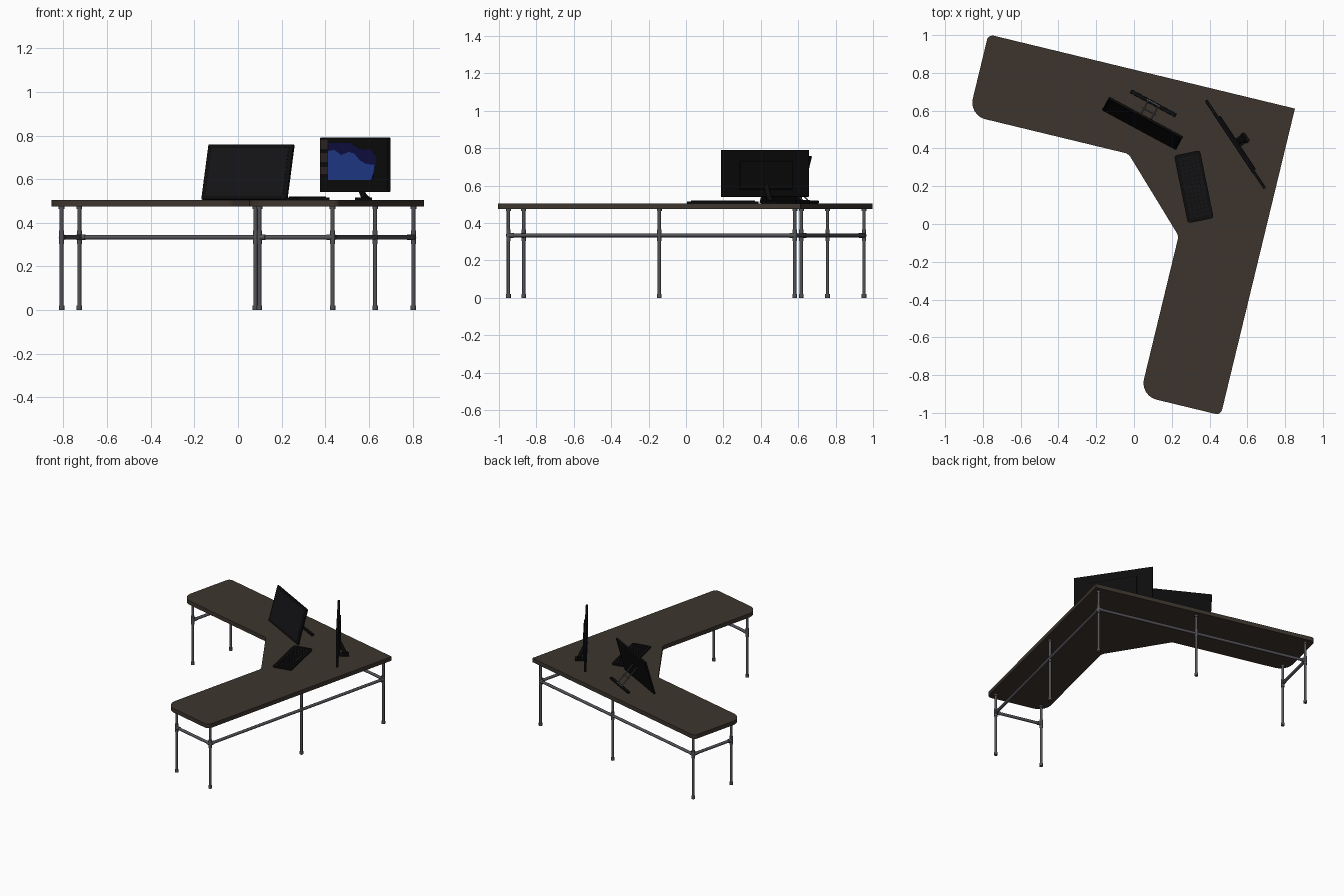
import bpy, bmesh, math
from mathutils import Matrix, Vector

if "Cube" in bpy.data.objects:
    bpy.data.objects.remove(bpy.data.objects["Cube"])

def mat(name, c):
    m = bpy.data.materials.new(name)
    m.diffuse_color = (*c, 1)
    m.use_nodes = True
    m.node_tree.nodes["Principled BSDF"].inputs["Base Color"].default_value = m.diffuse_color
    return m

WOOD = mat("dark_wood", (0.047, 0.036, 0.027))
METAL = mat("grey_metal", (0.085, 0.085, 0.098))
BLACK = mat("black_plastic", (0.004, 0.004, 0.004))
KEY = mat("key_black", (0.007, 0.007, 0.008))
NAVY = mat("screen_navy", (0.006, 0.005, 0.06))
BLUE = mat("screen_blue", (0.017, 0.05, 0.30))
BROWN = mat("screen_brown", (0.03, 0.022, 0.018))

def finish(name, bm, m, M, smooth=False):
    bmesh.ops.recalc_face_normals(bm, faces=bm.faces)
    me = bpy.data.meshes.new(name)
    bm.to_mesh(me)
    bm.free()
    me.materials.append(m)
    o = bpy.data.objects.new(name, me)
    o.matrix_world = M
    bpy.context.collection.objects.link(o)
    if smooth:
        bpy.ops.object.select_all(action='DESELECT')
        o.select_set(True)
        bpy.context.view_layer.objects.active = o
        bpy.ops.object.shade_smooth_by_angle(angle=math.radians(40))
    return o

def add_box(bm, c, s):
    bmesh.ops.create_cube(bm, size=1, matrix=Matrix.Translation(c) @ Matrix.Diagonal((*s, 1)))

def box(name, c, s, m, M, bevel=0):
    bm = bmesh.new()
    add_box(bm, c, s)
    if bevel:
        bmesh.ops.bevel(bm, geom=bm.edges[:], offset=bevel, segments=2, affect='EDGES', profile=0.5)
    return finish(name, bm, m, M)

def add_rod(bm, p, q, r, n=16):
    p, q = Vector(p), Vector(q)
    d = q - p
    T = Matrix.Translation((p + q) / 2) @ d.to_track_quat('Z', 'Y').to_matrix().to_4x4()
    bmesh.ops.create_cone(bm, cap_ends=True, segments=n, radius1=r, radius2=r, depth=d.length, matrix=T)

def plate(name, pts, z0, z1, m, M):
    bm = bmesh.new()
    f = bm.faces.new([bm.verts.new((x, y, z0)) for x, y in pts])
    ext = bmesh.ops.extrude_face_region(bm, geom=[f])
    bmesh.ops.translate(bm, vec=(0, 0, z1 - z0),
                        verts=[v for v in ext['geom'] if isinstance(v, bmesh.types.BMVert)])
    return finish(name, bm, m, M)

def rounded(corners, n=8):
    # polygon with each corner (x, y, radius) replaced by an arc
    out = []
    for i, (x, y, r) in enumerate(corners):
        p = Vector((x, y))
        if r == 0:
            out.append((x, y))
            continue
        d1 = (Vector(corners[i - 1][:2]) - p).normalized()
        d2 = (Vector(corners[(i + 1) % len(corners)][:2]) - p).normalized()
        half = d1.angle(d2) / 2
        c = p + (d1 + d2).normalized() * (r / math.sin(half))
        s = p + d1 * (r / math.tan(half)) - c
        e = p + d2 * (r / math.tan(half)) - c
        for k in range(n + 1):
            v = s.lerp(e, k / n).normalized() * r
            out.append((c.x + v.x, c.y + v.y))
    return out

# Desk frame: origin at the back corner, axes along both wings
D = Matrix.Translation((0.852, 0.611, 0)) @ Matrix.Rotation(math.radians(166.4), 4, 'Z')
L, W, K, TOP = 1.67, 0.44, 0.80, 0.505
plate("desk_top", rounded([(0, 0, 0), (L, 0, 0.03), (L, W, 0.09), (K, W, 0.05),
                           (W, K, 0.05), (W, L, 0.09), (0, L, 0.03)]), 0.475, TOP, WOOD, D)

# Pipe legs with foot, flange and rail fitting
RZ, NEAR, MID, FAR, FRONT = 0.334, 0.04, 0.785, 1.615, 0.385
legs = [(NEAR, NEAR)]
for a, b in ((MID, NEAR), (FAR, NEAR), (FAR, FRONT)):
    legs += [(a, b), (b, a)]
for i, (x, y) in enumerate(legs):
    bm = bmesh.new()
    add_rod(bm, (x, y, 0.005), (x, y, 0.476), 0.0092)
    add_rod(bm, (x, y, 0), (x, y, 0.02), 0.0125)
    add_rod(bm, (x, y, 0.463), (x, y, 0.476), 0.0135)
    add_rod(bm, (x, y, RZ - 0.03), (x, y, RZ + 0.03), 0.0118)
    finish(f"leg_{i}", bm, METAL, D, True)

# Rails along the back and across the wing ends
for i, (p, q) in enumerate((((NEAR, NEAR), (FAR, NEAR)), ((FAR, NEAR), (FAR, FRONT)))):
    for j in range(2):
        a, b = (p, q) if j == 0 else (p[::-1], q[::-1])
        bm = bmesh.new()
        A, B = Vector((*a, RZ)), Vector((*b, RZ))
        d = (B - A).normalized()
        add_rod(bm, A, B, 0.0105)
        for e, s in ((A, 1), (B, -1)):
            add_rod(bm, e, e + d * s * 0.028, 0.0135)
        finish(f"rail_{i}_{j}", bm, METAL, D, True)

# Monitor: local x along the panel, -y towards the user
ang = math.atan2(0.19 - 0.655, 0.69 - 0.38)
S = Matrix.Translation((0.537, 0.422, 0)) @ Matrix.Rotation(ang, 4, 'Z')
box("monitor_panel", (0, 0, 0.665), (0.56, 0.016, 0.25), BLACK, S, 0.003)
box("monitor_back", (0, 0.012, 0.655), (0.34, 0.012, 0.15), BLACK, S, 0.004)
bm = bmesh.new()
add_rod(bm, (0, 0.012, 0.60), (0, 0.05, 0.515), 0.014, 12)
add_box(bm, (0, 0.045, 0.511), (0.05, 0.06, 0.012))
for s in (-1, 1):
    add_rod(bm, (0, 0.03, 0.545), (s * 0.025, 0.062, 0.511), 0.006, 8)
finish("monitor_stand", bm, BLACK, S, True)

# Wallpaper plates on the screen
P = S @ Matrix.Translation((0, -0.008, 0)) @ Matrix.Rotation(math.pi / 2, 4, 'X')
def screen(name, pts, depth, m):
    uv = [((x - 355.5) / 71 * 0.56, (310 - y) / 218) for x, y in pts]
    plate(name, uv, -0.001, depth, m, P)
screen("wallpaper_dark", [(329, 143), (352, 143), (362, 149), (374, 150), (379, 156), (379, 165),
                          (376, 170), (376, 180), (329, 180)], 0.001, NAVY)
screen("wallpaper_wave", [(329, 151), (336, 150), (343, 155), (351, 152), (357, 154), (363, 161),
                          (370, 164), (378, 165), (377, 172), (374, 180), (329, 180)], 0.002, BLUE)
for i, (a, b) in enumerate(((140, 149), (153, 162), (167, 174))):
    screen(f"screen_strip_{i}", [(321, a), (328, a), (328, b), (321, b)], 0.001, BROWN)

# Drawing display leaning back on a stand
T = Matrix.Translation((0.025, 0.495, TOP)) @ Matrix.Rotation(math.atan2(-0.21, 0.39), 4, 'Z')
tilt = T @ Matrix.Rotation(math.radians(-15.5), 4, 'X')
box("display_panel", (0, 0.008, 0.134), (0.445, 0.014, 0.262), BLACK, tilt, 0.004)
box("display_screen", (0, 0.0008, 0.134), (0.40, 0.002, 0.225), KEY, tilt)
box("display_stand_foot", (0, 0.163, 0.007), (0.27, 0.02, 0.014), BLACK, T, 0.003)
bm = bmesh.new()
for s in (-1, 1):
    add_rod(bm, (s * 0.03, 0.05, 0.13), (s * 0.03, 0.165, 0.012), 0.004, 10)
add_rod(bm, (-0.04, 0.115, 0.063), (0.04, 0.115, 0.063), 0.004, 10)
add_rod(bm, (-0.04, 0.165, 0.014), (0.04, 0.165, 0.014), 0.005, 10)
finish("display_stand_struts", bm, METAL, T, True)

# Keyboard
B = Matrix.Translation((0.317, 0.197, TOP)) @ Matrix.Rotation(math.radians(101.5), 4, 'Z')
w, h = 0.183, 0.07
plate("keyboard_body", rounded([(-w, -h, 0.015), (w, -h, 0.015), (w, h, 0.015), (-w, h, 0.015)], 4),
      0, 0.010, BLACK, B)
bm = bmesh.new()
for r in range(5):
    for c in range(15):
        if r == 0 and 4 <= c <= 8:
            continue
        add_box(bm, (-0.154 + c * 0.022, -0.046 + r * 0.022, 0.0115), (0.018, 0.018, 0.006))
add_box(bm, (-0.022, -0.046, 0.0115), (0.106, 0.018, 0.006))
finish("keyboard_keys", bm, KEY, B)
